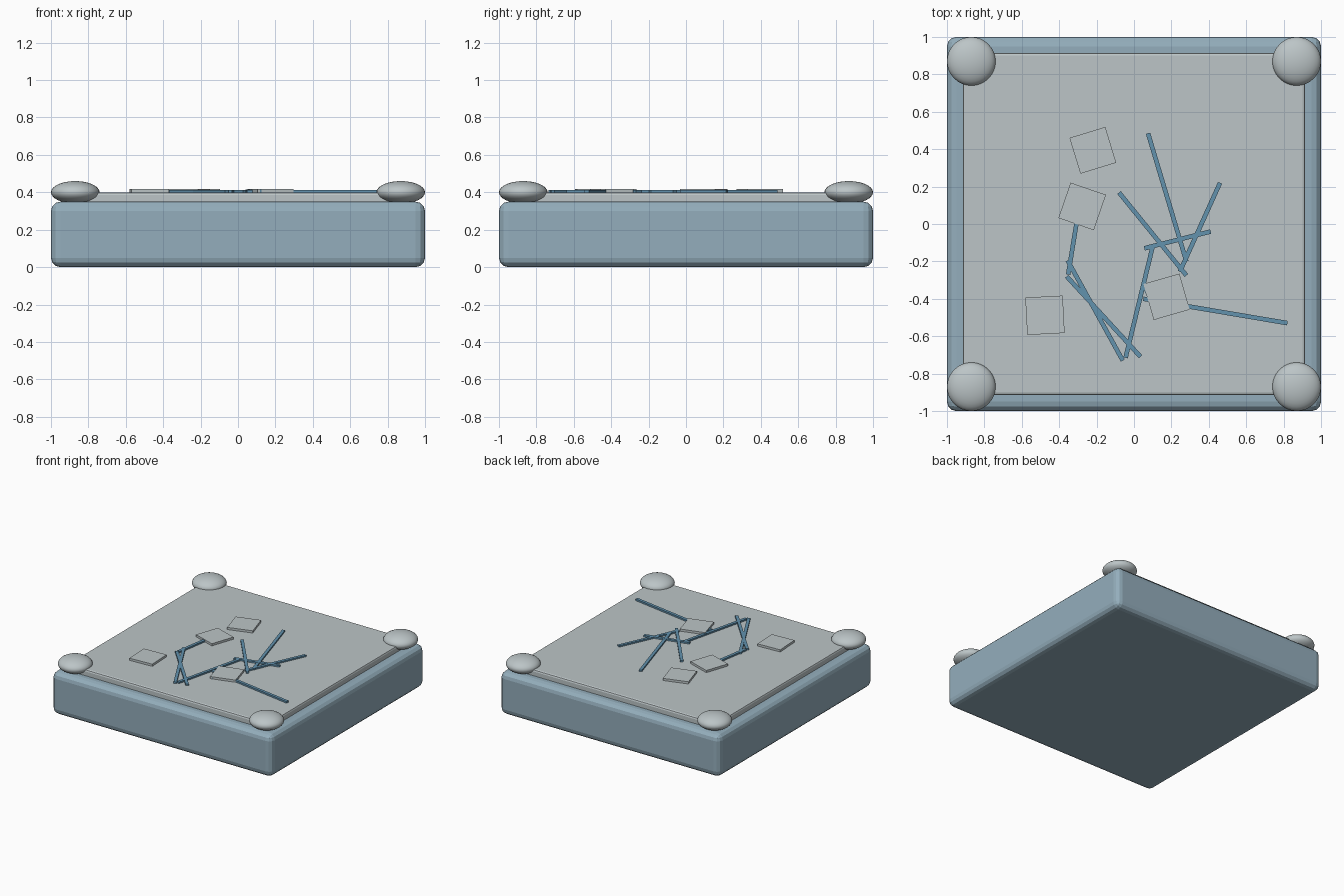
import bpy, math

if "Cube" in bpy.data.objects:
    bpy.data.objects.remove(bpy.data.objects["Cube"])

def material(name, rgb):
    def lin(c):
        c /= 255
        return c / 12.92 if c <= 0.04045 else ((c + 0.055) / 1.055) ** 2.4
    m = bpy.data.materials.new(name)
    m.diffuse_color = (*[lin(c) for c in rgb], 1)
    m.use_nodes = True
    m.node_tree.nodes["Principled BSDF"].inputs["Base Color"].default_value = m.diffuse_color
    return m

BLUE = material("pale blue", (148, 174, 188))
GREY = material("light grey", (188, 197, 199))
STICK = material("mid blue", (98, 146, 174))

def box(name, mat, size, loc, angle=0, bevel=0, segments=2):
    bpy.ops.mesh.primitive_cube_add(size=1, location=loc, rotation=(0, 0, angle))
    o = bpy.context.object
    o.name = name
    o.scale = size
    bpy.ops.object.transform_apply(location=False, rotation=False, scale=True)
    o.data.materials.append(mat)
    if bevel:
        b = o.modifiers.new("bevel", 'BEVEL')
        b.width = bevel
        b.segments = segments
    return o

# Base tray and the raised top plate
box("base_block", BLUE, (2, 2, 0.35), (0, 0, 0.175), bevel=0.05, segments=3)
box("top_plate", GREY, (1.83, 1.83, 0.07), (0, 0, 0.365), bevel=0.015)

# Flattened corner balls
for sx in (-1, 1):
    for sy in (-1, 1):
        bpy.ops.mesh.primitive_uv_sphere_add(segments=32, ring_count=16, radius=1,
                                             location=(0.87 * sx, 0.87 * sy, 0.40))
        o = bpy.context.object
        o.name = "corner_ball"
        o.scale = (0.13, 0.13, 0.06)
        bpy.ops.object.transform_apply(location=False, rotation=False, scale=True)
        o.data.materials.append(GREY)
        bpy.ops.object.shade_smooth()

# Scattered thin sticks: end points
sticks = [
    (0.075, 0.485, 0.28, -0.20), (0.46, 0.22, 0.245, -0.255),
    (-0.08, 0.168, 0.28, -0.275), (0.055, -0.13, 0.41, -0.04),
    (0.10, -0.12, -0.045, -0.715), (-0.29, 0.11, -0.352, -0.27),
    (-0.355, -0.195, -0.06, -0.73), (-0.36, -0.28, 0.035, -0.71),
    (0.82, -0.53, 0.05, -0.40), (0.05, -0.31, 0.13, -0.505),
]
for i, (x0, y0, x1, y1) in enumerate(sticks):
    length = math.hypot(x1 - x0, y1 - y0)
    box("stick", STICK, (length, 0.024, 0.022),
        ((x0 + x1) / 2, (y0 + y1) / 2, 0.401 + 0.0002 * i), math.atan2(y1 - y0, x1 - x0))

# Small square tiles: centre and turn in degrees
for x, y, deg in [(-0.22, 0.394, 17), (-0.277, 0.094, -19),
                  (-0.476, -0.488, 3), (0.174, -0.389, 16)]:
    box("square_tile", GREY, (0.2, 0.2, 0.022), (x, y, 0.407), math.radians(deg))
